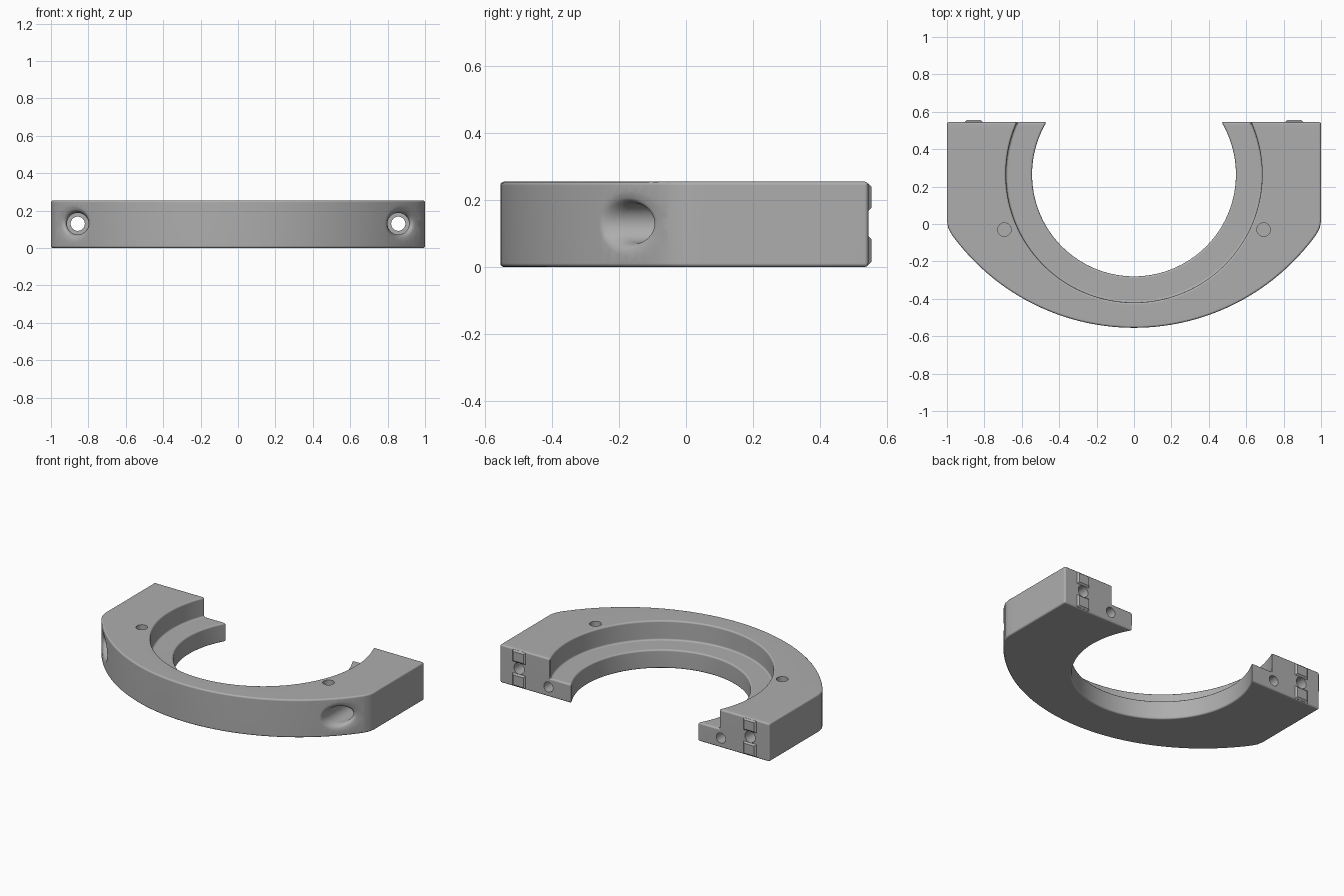
import bpy, bmesh, math
from mathutils import Matrix, Vector

if "Cube" in bpy.data.objects:
    bpy.data.objects.remove(bpy.data.objects["Cube"])

HEIGHT, LEDGE, BACK = 0.255, 0.125, 0.545
RING_Y, BORE_R, STEP_R = 0.265, 0.545, 0.685
ARC_Y, ARC_R = 0.647, 1.202
HOLE_X, HOLE_Z = 0.857, 0.13

metal = bpy.data.materials.new("plain grey metal")
metal.use_nodes = True
grey = (0.42, 0.42, 0.42, 1)
metal.diffuse_color = grey
metal.node_tree.nodes["Principled BSDF"].inputs["Base Color"].default_value = grey


def make_object(name, bm):
    bmesh.ops.recalc_face_normals(bm, faces=bm.faces[:])
    mesh = bpy.data.meshes.new(name)
    bm.to_mesh(mesh)
    bm.free()
    mesh.materials.append(metal)
    obj = bpy.data.objects.new(name, mesh)
    bpy.context.collection.objects.link(obj)
    return obj


def apply_modifier(obj, kind, **settings):
    mod = obj.modifiers.new(kind.lower(), kind)
    for key, value in settings.items():
        setattr(mod, key, value)
    bpy.context.view_layer.objects.active = obj
    bpy.ops.object.modifier_apply(modifier=mod.name)


def loft(name, rings):
    """Bridge equal closed rings and cap both ends."""
    bm = bmesh.new()
    loops = [[bm.verts.new(p) for p in ring] for ring in rings]
    n = len(loops[0])
    for a, b in zip(loops, loops[1:]):
        for i in range(n):
            j = (i + 1) % n
            bm.faces.new((a[i], a[j], b[j], b[i]))
    bm.faces.new(loops[0][::-1])
    bm.faces.new(loops[-1])
    return make_object(name, bm)


def cylinder(name, start, end, radius):
    start, end = Vector(start), Vector(end)
    axis = end - start
    turn = axis.to_track_quat("Z", "Y").to_matrix().to_4x4()
    bm = bmesh.new()
    bmesh.ops.create_cone(bm, cap_ends=True, segments=40, radius1=radius, radius2=radius,
                          depth=axis.length, matrix=Matrix.Translation((start + end) / 2) @ turn)
    return make_object(name, bm)


def arc_surface(x):
    return ARC_Y - math.sqrt(ARC_R ** 2 - x ** 2)


# Outer outline: straight flank, softened corner, broad front arc, mirrored
flank = [(1, BACK - (BACK - 0.015) * i / 12) for i in range(13)] + [(0.993, -0.022)]
limit = math.asin(0.975 / ARC_R)
front = [(ARC_R * math.sin(a), ARC_Y - ARC_R * math.cos(a))
         for a in (limit * (1 - i / 30) for i in range(61))]
outer = flank + front + [(-x, y) for x, y in reversed(flank)]


def ring_point(radius, t):
    """Point on an open ring whose two ends lie on the back plane."""
    end = math.asin((BACK - RING_Y) / radius)
    angle = end - t * (math.pi + 2 * end)
    return radius * math.cos(angle), RING_Y + radius * math.sin(angle)


# Stepped half ring swept from one end face to the other
sections = []
for i, edge in enumerate(outer):
    t = i / (len(outer) - 1)
    step, bore = ring_point(STEP_R, t), ring_point(BORE_R, t)
    sections.append([(*edge, 0), (*edge, HEIGHT), (*step, HEIGHT),
                     (*step, LEDGE), (*bore, LEDGE), (*bore, 0)])
body = loft("stepped_half_ring", sections)
apply_modifier(body, "BEVEL", width=0.011, segments=3, limit_method="ANGLE",
               angle_limit=math.radians(30), use_clamp_overlap=False)


def flared_pocket(side):
    """Bolt-head pocket whose mouth blends into the curved front."""
    flare, rings = 0.06, []
    for u in [-2] + [i / 8 for i in range(9)] + [None]:
        k = 0 if u is None else 1 - math.sqrt(1 - (1 - max(u, 0)) ** 2)
        radius, ring = 0.058 + 0.037 * k, []
        for i in range(48):
            a = math.tau * i / 48
            x = HOLE_X + 0.025 * k + radius * math.cos(a)
            y = 0.05 if u is None else arc_surface(x) + flare * u
            ring.append((side * x, y, HOLE_Z + radius * math.sin(a)))
        rings.append(ring)
    return loft("pocket_cutter", rings)


# Bolt holes, dowel holes in the ledge ends and blind holes in the top
for side in (1, -1):
    cutters = [
        flared_pocket(side),
        cylinder("bolt_cutter", (side * HOLE_X, 0, HOLE_Z), (side * HOLE_X, 0.7, HOLE_Z), 0.038),
        cylinder("dowel_cutter", (side * 0.64, 0.35, 0.065), (side * 0.64, 0.7, 0.065), 0.034),
        cylinder("top_cutter", (side * 0.693, -0.03, 0.15), (side * 0.693, -0.03, 0.4), 0.036),
    ]
    for cutter in cutters:
        cutter.hide_render = True
        apply_modifier(body, "BOOLEAN", operation="DIFFERENCE", solver="EXACT", object=cutter)
        bpy.data.objects.remove(cutter)

# Raised contact pads above and below each bolt hole on the end faces
parts = [body]
for side, name in ((1, "left"), (-1, "right")):
    for low, high, level in ((0.006, 0.092, "lower"), (0.168, HEIGHT - 0.006, "upper")):
        rings = []
        for y, inset in ((BACK - 0.01, 0), (BACK, 0), (BACK + 0.01, 0.01)):
            w = 0.048 - inset
            rings.append([(side * HOLE_X + dx, y, z) for dx, z in
                          ((-w, low + inset), (w, low + inset), (w, high - inset), (-w, high - inset))])
        parts.append(loft(f"{name}_{level}_contact_pad", rings))

# Smooth curved walls while keeping crisp edges
bpy.ops.object.select_all(action="DESELECT")
for part in parts:
    part.select_set(True)
bpy.context.view_layer.objects.active = body
bpy.ops.object.shade_smooth_by_angle(angle=math.radians(32))
apply_modifier(body, "WEIGHTED_NORMAL", keep_sharp=True)
